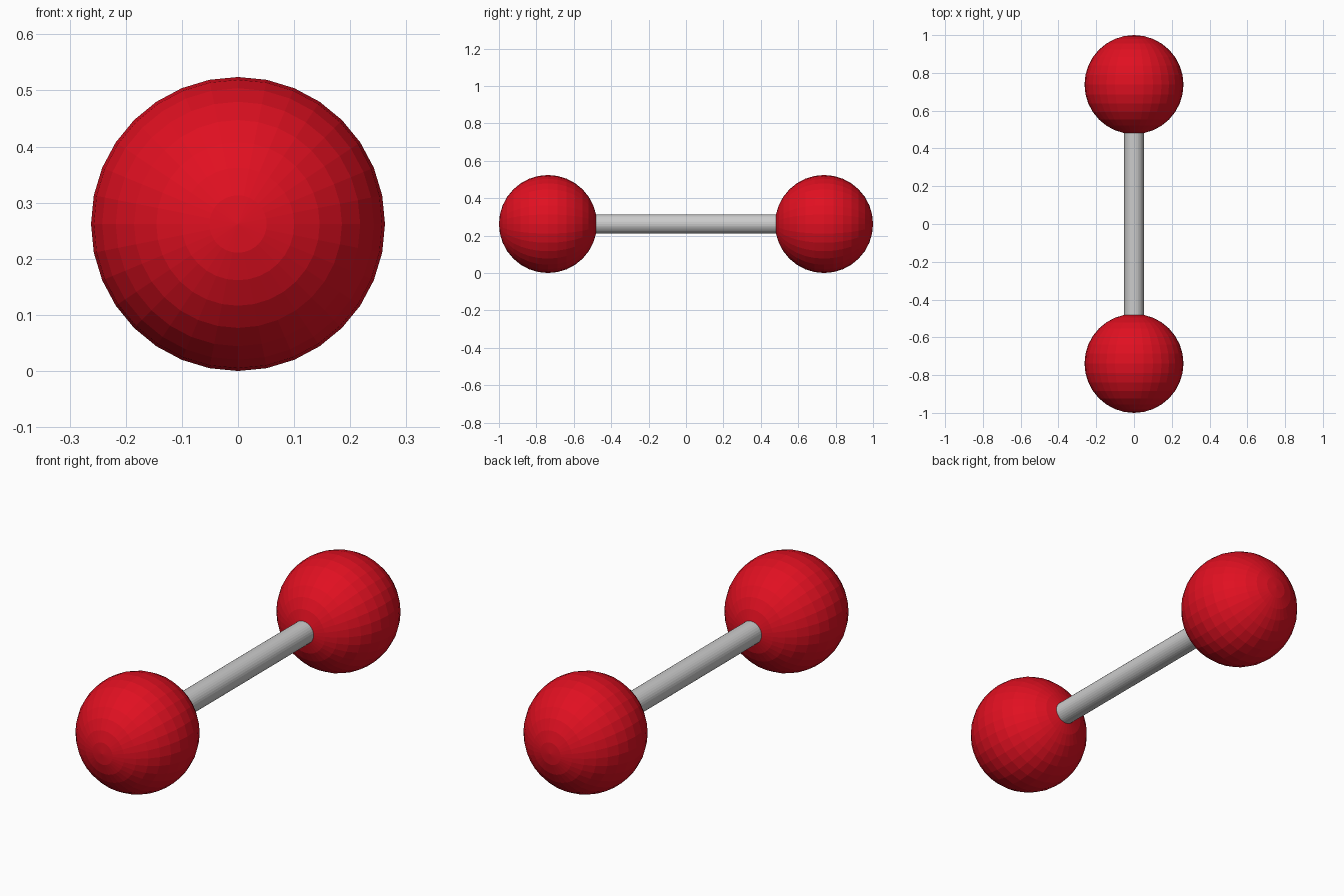
import bpy
from math import pi

if "Cube" in bpy.data.objects:
    bpy.data.objects.remove(bpy.data.objects["Cube"])

R = 0.262          # ball radius, also the height of the axis
Y = 1 - R          # ball centre distance from the middle

red = bpy.data.materials.new("red")
red.diffuse_color = (0.75, 0.005, 0.015, 1)
red.use_nodes = True
red.node_tree.nodes["Principled BSDF"].inputs["Base Color"].default_value = red.diffuse_color

# Two flat-faced balls with their poles along y
for name, side in (("front_ball", -1), ("back_ball", 1)):
    bpy.ops.mesh.primitive_uv_sphere_add(segments=32, ring_count=16, radius=R,
                                         location=(0, side * Y, R), rotation=(pi / 2, 0, 0))
    ball = bpy.context.object
    ball.name = name
    ball.data.materials.append(red)

# Connecting rod between the ball centres
bpy.ops.mesh.primitive_cylinder_add(vertices=32, radius=0.052, depth=2 * Y,
                                    location=(0, 0, R), rotation=(pi / 2, 0, 0))
bpy.context.object.name = "connecting_rod"
